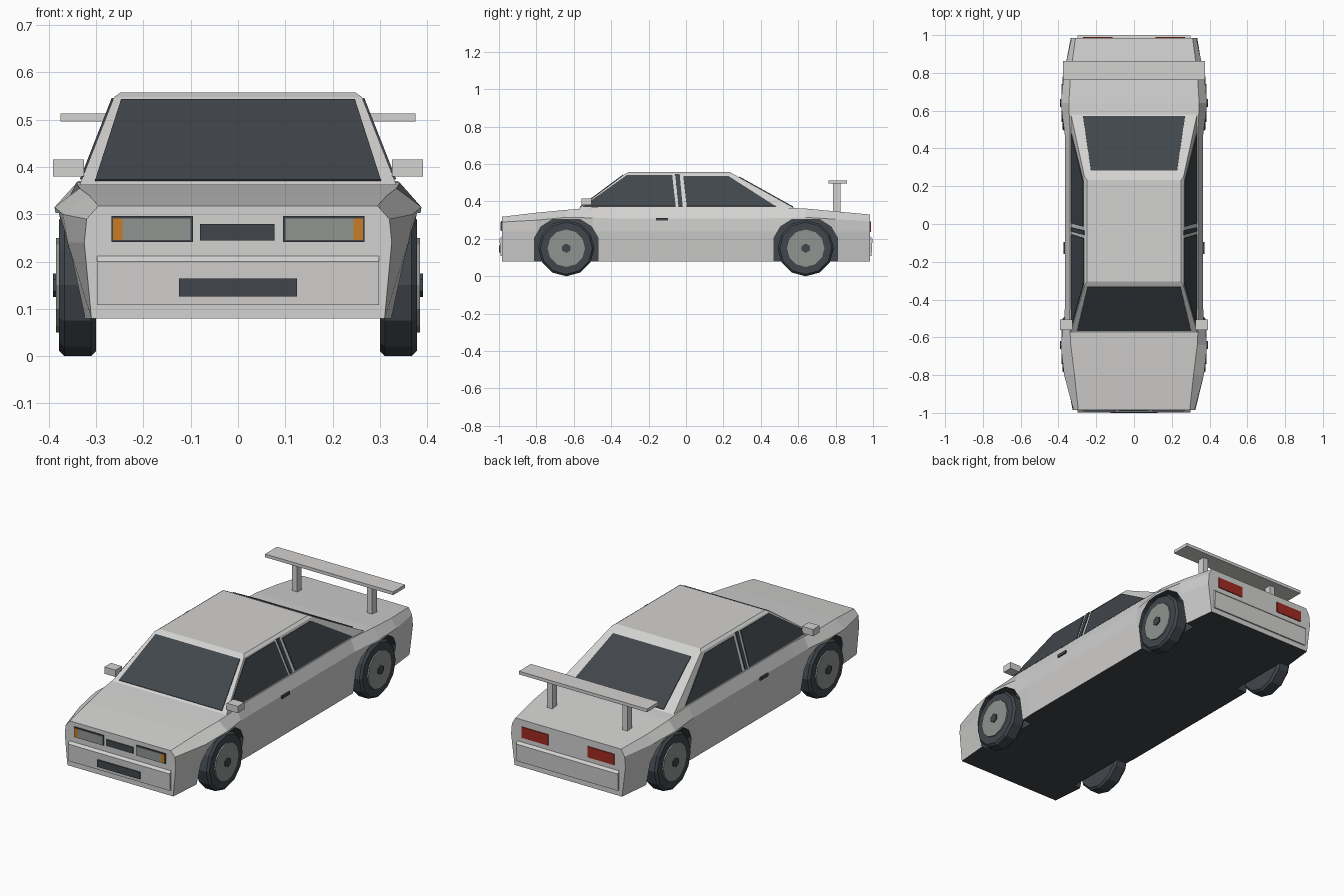
import bpy, bmesh, math
from mathutils import Vector

if "Cube" in bpy.data.objects:
    bpy.data.objects.remove(bpy.data.objects["Cube"], do_unlink=True)


def material(name, rgb):
    m = bpy.data.materials.new(name)
    m.use_nodes = True
    m.diffuse_color = (*rgb, 1)
    m.node_tree.nodes["Principled BSDF"].inputs["Base Color"].default_value = (*rgb, 1)
    return m


PAINT = material("white paint", (0.65, 0.645, 0.64))
DARK = material("dark glass and rubber", (0.053, 0.062, 0.072))
GREY = material("grey lens and rim", (0.28, 0.30, 0.285))
ORANGE = material("orange indicator", (0.58, 0.2, 0.02))
RED = material("red tail light", (0.36, 0.024, 0.015))


def finish(name, bm, *mats):
    bmesh.ops.recalc_face_normals(bm, faces=bm.faces)
    me = bpy.data.meshes.new(name)
    bm.to_mesh(me)
    bm.free()
    ob = bpy.data.objects.new(name, me)
    for m in mats:
        me.materials.append(m)
    bpy.context.collection.objects.link(ob)
    return ob


def loft(name, rings, *mats):
    """Skin closed rings of points and cap both ends."""
    bm = bmesh.new()
    rows = [[bm.verts.new(p) for p in ring] for ring in rings]
    n = len(rows[0])
    for a, b in zip(rows, rows[1:]):
        for i in range(n):
            j = (i + 1) % n
            bm.faces.new((a[i], a[j], b[j], b[i]))
    bm.faces.new(rows[0])
    bm.faces.new(rows[-1])
    return finish(name, bm, *mats)


def extrude_x(name, profile, x0, x1, *mats):
    return loft(name, [[(x, y, z) for y, z in profile] for x in (x0, x1)], *mats)


def box(name, x, y, z, mat):
    profile = [(y[0], z[0]), (y[1], z[0]), (y[1], z[1]), (y[0], z[1])]
    return extrude_x(name, profile, x[0], x[1], mat)


def plate(name, pts, outward, mat, t=0.004):
    """Thin pane lying on a surface, raised along its outward normal."""
    pts = [Vector(p) for p in pts]
    n = (pts[1] - pts[0]).cross(pts[2] - pts[0]).normalized()
    if n.dot(Vector(outward)) < 0:
        n = -n
    return loft(name, [[p - n * 0.003 for p in pts], [p + n * t for p in pts]], mat)


def disc(name, x0, x1, r, y, sides, mat, bevel=0.0):
    steps = [(x0, r - bevel), (x0 + bevel * math.copysign(1, x1 - x0), r),
             (x1 - bevel * math.copysign(1, x1 - x0), r), (x1, r - bevel)]
    if not bevel:
        steps = [(x0, r), (x1, r)]
    turn = [2 * math.pi * i / sides for i in range(sides)]
    return loft(name, [[(x, y + q * math.sin(a), 0.15 - q * math.cos(a)) for a in turn]
                       for x, q in steps], mat)


# Lower body: y, bottom x, low x, crease x, crease z, shoulder x, shoulder z
sections = [
    (-0.985, 0.31, 0.325, 0.32, 0.29, 0.295, 0.318),
    (-0.80, 0.325, 0.36, 0.37, 0.30, 0.315, 0.34),
    (-0.64, 0.335, 0.375, 0.388, 0.315, 0.335, 0.355),
    (-0.50, 0.34, 0.367, 0.368, 0.312, 0.342, 0.367),
    (-0.40, 0.345, 0.365, 0.365, 0.31, 0.338, 0.37),
    (0.46, 0.345, 0.365, 0.365, 0.31, 0.338, 0.37),
    (0.64, 0.345, 0.375, 0.388, 0.315, 0.345, 0.362),
    (0.80, 0.335, 0.365, 0.37, 0.305, 0.335, 0.347),
    (0.985, 0.315, 0.335, 0.33, 0.295, 0.31, 0.33),
]
rings = []
for y, xb, xl, xc, zc, xs, zs in sections:
    half = [(xb, 0.08), (xl, 0.24), (xc, zc), (xs, zs)]
    rings.append([(x, y, z) for x, z in half] + [(-x, y, z) for x, z in reversed(half)])
body = loft("body", rings, PAINT, DARK)
for f in body.data.polygons:
    f.material_index = int(f.normal.z < -0.9)

# Wheel arches cut out of the body, with dark linings
arch = [(-0.17, 0), (-0.17, 0.205), (-0.135, 0.265), (-0.075, 0.303),
        (0.075, 0.303), (0.135, 0.265), (0.17, 0.205), (0.17, 0)]
for s in (-1, 1):
    for yc in (-0.64, 0.64):
        cutter = extrude_x("arch_cutter", [(yc + y, z) for y, z in arch],
                           s * 0.285, s * 0.5, PAINT, DARK)
        cutter.hide_render = True
        for f in cutter.data.polygons:
            f.material_index = 1
        mod = body.modifiers.new("arch", "BOOLEAN")
        mod.operation, mod.solver, mod.object = "DIFFERENCE", "EXACT", cutter
        bpy.context.view_layer.objects.active = body
        bpy.ops.object.modifier_apply(modifier=mod.name)
        bpy.data.objects.remove(cutter, do_unlink=True)

# Cabin with a slightly domed roof
levels = [(0.335, -0.575, 0.585, 0.362), (0.262, -0.325, 0.25, 0.548), (0.248, -0.305, 0.232, 0.558)]
loft("cabin", [[(-x, a, z), (x, a, z), (x, b, z), (-x, b, z)] for x, a, b, z in levels], PAINT)


def on_cabin(z, i):
    """Cabin half-width, front y or rear y at a height."""
    t = (z - 0.362) / (0.548 - 0.362)
    return levels[0][i] + t * (levels[1][i] - levels[0][i])


# Windscreen and rear window
for name, i, wide, narrow, hi, way in (("windscreen", 1, 0.302, 0.247, 0.541, -1),
                                       ("rear_window", 2, 0.27, 0.228, 0.53, 1)):
    lo = 0.37
    plate(name, [(-wide, on_cabin(lo, i), lo), (wide, on_cabin(lo, i), lo),
                 (narrow, on_cabin(hi, i), hi), (-narrow, on_cabin(hi, i), hi)],
          (0, way, 0.5), DARK)

# Side panes, split by two thin painted pillars
panes = {
    "front_side_window": [(-0.55, 0.373), (-0.055, 0.373), (-0.074, 0.541), (-0.315, 0.541)],
    "door_pillar": [(-0.04, 0.373), (-0.018, 0.373), (-0.034, 0.545), (-0.058, 0.545)],
    "rear_side_window": [(0.004, 0.373), (0.48, 0.373), (0.225, 0.536), (-0.014, 0.536)],
}
for side, s in (("left", 1), ("right", -1)):
    for name, pts in panes.items():
        plate(f"{side}_{name}", [(s * on_cabin(z, 0), y, z) for y, z in pts], (s, 0, 0.3), DARK)

    def sided(name, x, *rest):
        box(f"{side}_{name}", (s * x[0], s * x[1]), *rest)

    # Mirrors, handles and wing posts
    sided("mirror", (0.326, 0.391), (-0.56, -0.505), (0.38, 0.416), PAINT)
    sided("door_handle", (0.355, 0.372), (-0.16, -0.095), (0.297, 0.312), DARK)
    sided("wing_post", (0.205, 0.235), (0.787, 0.826), (0.33, 0.5), PAINT)
    # Lamps
    sided("headlight_frame", (0.095, 0.268), (-0.989, -0.97), (0.241, 0.296), DARK)
    sided("headlight_lens", (0.1, 0.244), (-0.992, -0.97), (0.246, 0.291), GREY)
    sided("indicator", (0.244, 0.264), (-0.992, -0.97), (0.246, 0.291), ORANGE)
    sided("tail_light", (0.115, 0.27), (0.97, 0.99), (0.237, 0.294), RED)
    # Wheels
    for end, yc in (("front", -0.64), ("rear", 0.64)):
        wheel = f"{side}_{end}"
        disc(wheel + "_tyre", s * 0.3, s * 0.378, 0.15, yc, 12, DARK, 0.011)
        disc(wheel + "_rim", s * 0.36, s * 0.385, 0.1, yc, 12, GREY)
        disc(wheel + "_cap", s * 0.37, s * 0.391, 0.025, yc, 6, DARK)

# Bumpers, grille, intake and rear wing
bumper = [(0.96, 0.108), (0.992, 0.108), (0.997, 0.2), (0.985, 0.212), (0.96, 0.212)]
for name, s in (("front", -1), ("rear", 1)):
    extrude_x(name + "_bumper", [(s * y, z) for y, z in bumper], -0.298, 0.298, PAINT)
box("grille", (-0.08, 0.077), (-0.99, -0.97), (0.245, 0.279), DARK)
box("lower_intake", (-0.125, 0.125), (-1.0, -0.985), (0.126, 0.164), DARK)
box("rear_wing", (-0.375, 0.375), (0.762, 0.862), (0.496, 0.513), PAINT)
